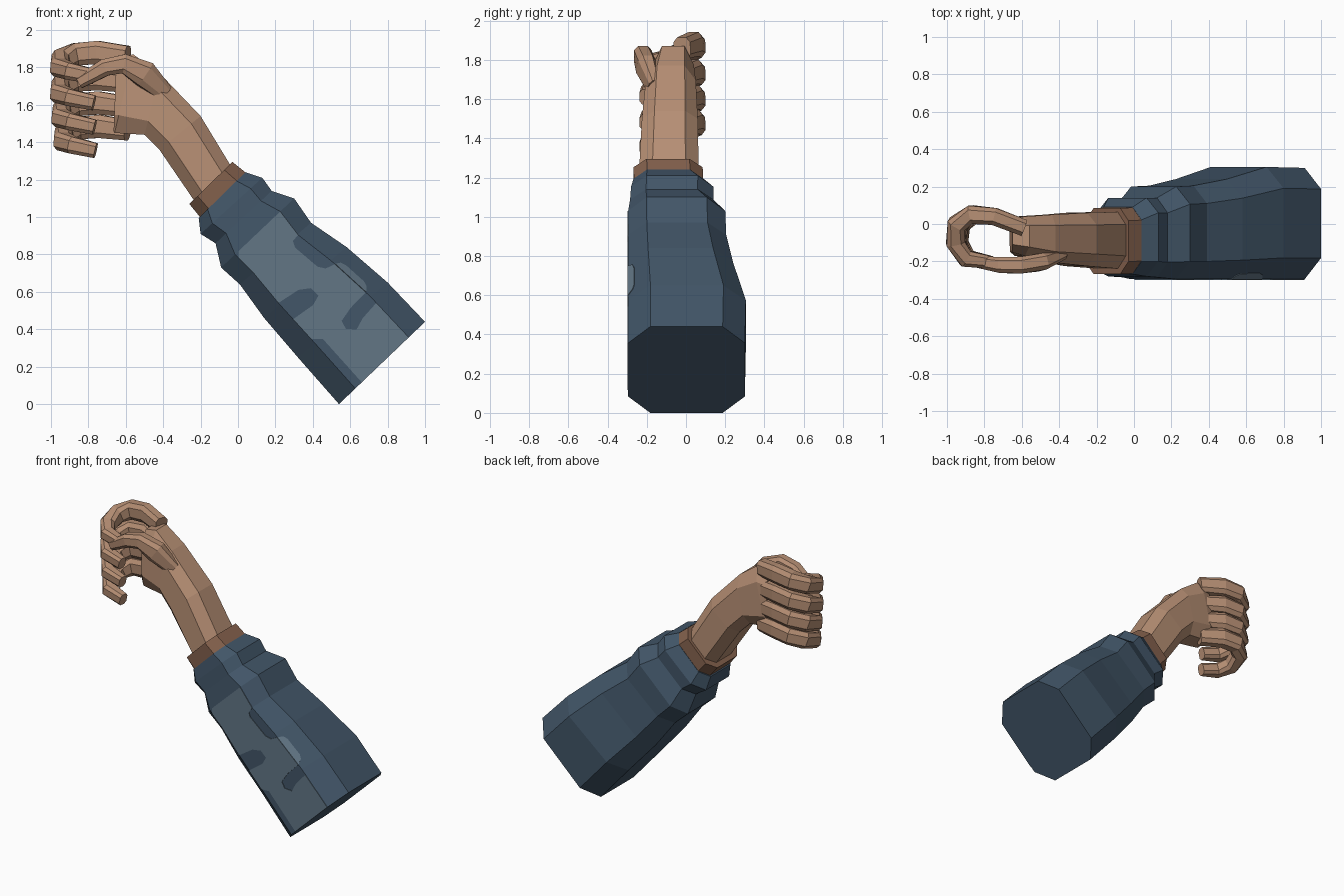
import bpy, bmesh
from mathutils import Vector

cube = bpy.data.objects.get("Cube")
if cube:
    bpy.data.objects.remove(cube, do_unlink=True)


def material(name, rgb):
    m = bpy.data.materials.new(name)
    m.use_nodes = True
    m.diffuse_color = (*rgb, 1)
    m.node_tree.nodes["Principled BSDF"].inputs["Base Color"].default_value = (*rgb, 1)
    return m


SKIN = material("tan skin", (0.47, 0.275, 0.175))
CUFF = material("brown cuff", (0.235, 0.122, 0.075))
SLEEVE = material("dark slate cloth", (0.054, 0.092, 0.138))
PATCH = material("pale slate cloth", (0.122, 0.181, 0.235))


def ring(centre, u, v, cut=0.4):
    """Rectangle with half axes u and v and its four corners cut off."""
    k = 1 - cut
    pattern = [(-k, -1), (k, -1), (1, -k), (1, k), (k, 1), (-k, 1), (-1, k), (-1, -k)]
    return [centre + u * a + v * b for a, b in pattern]


def slab_ring(low, high, y0, y1, cut=0.38):
    """Cross-section between two outline points (x, z), from y0 to y1."""
    a, b = (Vector((p[0], 0, p[1])) for p in (low, high))
    centre = (a + b) / 2 + Vector((0, (y0 + y1) / 2, 0))
    return ring(centre, (b - a) / 2, Vector((0, (y1 - y0) / 2, 0)), cut)


def finish(name, bm, mat):
    bmesh.ops.recalc_face_normals(bm, faces=bm.faces)
    mesh = bpy.data.meshes.new(name)
    bm.to_mesh(mesh)
    bm.free()
    mesh.materials.append(mat)
    obj = bpy.data.objects.new(name, mesh)
    bpy.context.collection.objects.link(obj)
    return obj


def loft(name, rings, mat):
    bm = bmesh.new()
    loops = [[bm.verts.new(p) for p in r] for r in rings]
    for a, b in zip(loops, loops[1:]):
        n = len(a)
        for i in range(n):
            j = (i + 1) % n
            bm.faces.new((a[i], a[j], b[j], b[i]))
    bm.faces.new(loops[0])
    bm.faces.new(loops[-1])
    return finish(name, bm, mat)


def plate(name, points, normal, mat):
    bm = bmesh.new()
    face = bm.faces.new([bm.verts.new(p - normal * 0.002) for p in points])
    out = bmesh.ops.extrude_face_region(bm, geom=[face])["geom"]
    verts = [g for g in out if isinstance(g, bmesh.types.BMVert)]
    bmesh.ops.translate(bm, vec=normal * 0.006, verts=verts)
    return finish(name, bm, mat)


def digit(name, path, sizes, mat=SKIN):
    """Faceted finger along a path; sizes are (half height, half thickness)."""
    pts = [Vector(p) for p in path]
    rings = []
    for i, (p, (h, t)) in enumerate(zip(pts, sizes)):
        d = (pts[min(i + 1, len(pts) - 1)] - pts[max(i - 1, 0)]).normalized()
        up = Vector((0, 0, 1))
        up = (up - d * up.dot(d)).normalized()
        side = d.cross(up)
        # widen at the bends so the segments keep their thickness
        rings.append(ring(p, up * h, side * t, 0.45))
    return loft(name, rings, mat)


# Sleeve: wide at the elbow, stepped folds near the wrist
sleeve_rings = [slab_ring(*s) for s in (
    ((0.54, 0.00), (1.00, 0.44), -0.295, 0.30),
    ((0.32, 0.25), (0.80, 0.65), -0.295, 0.305),
    ((0.14, 0.46), (0.58, 0.84), -0.295, 0.24),
    ((0.01, 0.64), (0.39, 0.97), -0.295, 0.205),
    ((-0.09, 0.73), (0.30, 1.10), -0.295, 0.20),
    ((-0.12, 0.86), (0.18, 1.14), -0.285, 0.14),
    ((-0.20, 0.91), (0.13, 1.21), -0.28, 0.14),
    ((-0.21, 0.995), (0.04, 1.24), -0.268, 0.09),
)]
loft("sleeve", sleeve_rings, SLEEVE)


# Pale camouflage panel, laid out as (section, fraction across the front facet)
def on_sleeve(s, t, first=0, second=1):
    i = min(int(s), len(sleeve_rings) - 2)
    a, b = (r[first].lerp(r[second], t) for r in sleeve_rings[i:i + 2])
    return a.lerp(b, s - i)


outline = [
    (0, 0.12), (0, 1), (0.85, 1), (0.8, 0.72), (0.72, 0.55), (0.85, 0.45),
    (1.0, 0.48), (1.08, 0.7), (1.12, 1), (1.9, 1), (1.95, 0.86), (2.1, 0.8),
    (2.8, 0.8), (2.95, 0.86), (2.98, 1), (4, 1), (4, 0.08), (3.8, 0),
    (3, 0), (2.05, 0), (1.98, 0.35), (1.85, 0.5), (1.65, 0.5), (1.58, 0.35),
    (1.62, 0), (1.1, 0), (0.97, 0.12),
]
plate("sleeve_panel", [on_sleeve(s, t) for s, t in outline], Vector((0, -1, 0)), PATCH)

# Small tongue of the panel folded over the upper bevel
tongue = [on_sleeve(s, t, 1, 2) for s, t in
          ((1.12, 0), (1.2, 0.22), (1.3, 0.3), (1.75, 0.3), (1.85, 0.22), (1.9, 0))]
bevel_normal = (tongue[5] - tongue[0]).cross(tongue[2] - tongue[0]).normalized()
if bevel_normal.y > 0:
    bevel_normal.negate()
plate("sleeve_panel_tongue", tongue, bevel_normal, PATCH)

# Cuff band at the wrist
loft("wrist_cuff", [
    slab_ring((-0.195, 0.99), (0.045, 1.235), -0.265, 0.088),
    slab_ring((-0.26, 1.07), (-0.03, 1.295), -0.268, 0.085),
], CUFF)

# Forearm and palm
loft("forearm_and_palm", [slab_ring(*s, 0.45) for s in (
    ((-0.215, 1.06), (-0.03, 1.26), -0.24, 0.065),
    ((-0.42, 1.36), (-0.20, 1.54), -0.225, 0.06),
    ((-0.50, 1.44), (-0.42, 1.77), -0.205, 0.05),
    ((-0.66, 1.45), (-0.56, 1.87), -0.17, 0.04),
    ((-0.665, 1.46), (-0.65, 1.85), -0.15, 0.03),
)], SKIN)

# Four curled fingers: same curl seen from above, each sinking toward its tip
curl = [(-0.59, -0.02), (-0.75, 0.04), (-0.87, 0.05), (-0.945, 0.00),
        (-0.955, -0.10), (-0.90, -0.185), (-0.77, -0.205)]
drop = [0, 0.02, 0.01, -0.02, -0.06, -0.08, -0.11]
sizes = [(0.055, 0.045), (0.062, 0.046), (0.06, 0.05), (0.056, 0.052),
         (0.05, 0.05), (0.045, 0.046), (0.04, 0.033)]
fingers = (("index_finger", 1.86, 1.0), ("middle_finger", 1.72, 1.0),
           ("ring_finger", 1.59, 0.98), ("little_finger", 1.465, 0.95))
for name, z, reach in fingers:
    path = [(-0.59 + (x + 0.59) * reach, y, z + d) for (x, y), d in zip(curl, drop)]
    digit(name, path, sizes)

# Thumb lying across the front of the palm
digit("thumb", [(-0.39, -0.165, 1.66), (-0.50, -0.205, 1.765), (-0.61, -0.22, 1.82),
                (-0.71, -0.22, 1.80), (-0.85, -0.20, 1.72)],
      [(0.045, 0.03), (0.07, 0.045), (0.052, 0.045), (0.046, 0.042), (0.034, 0.03)])
